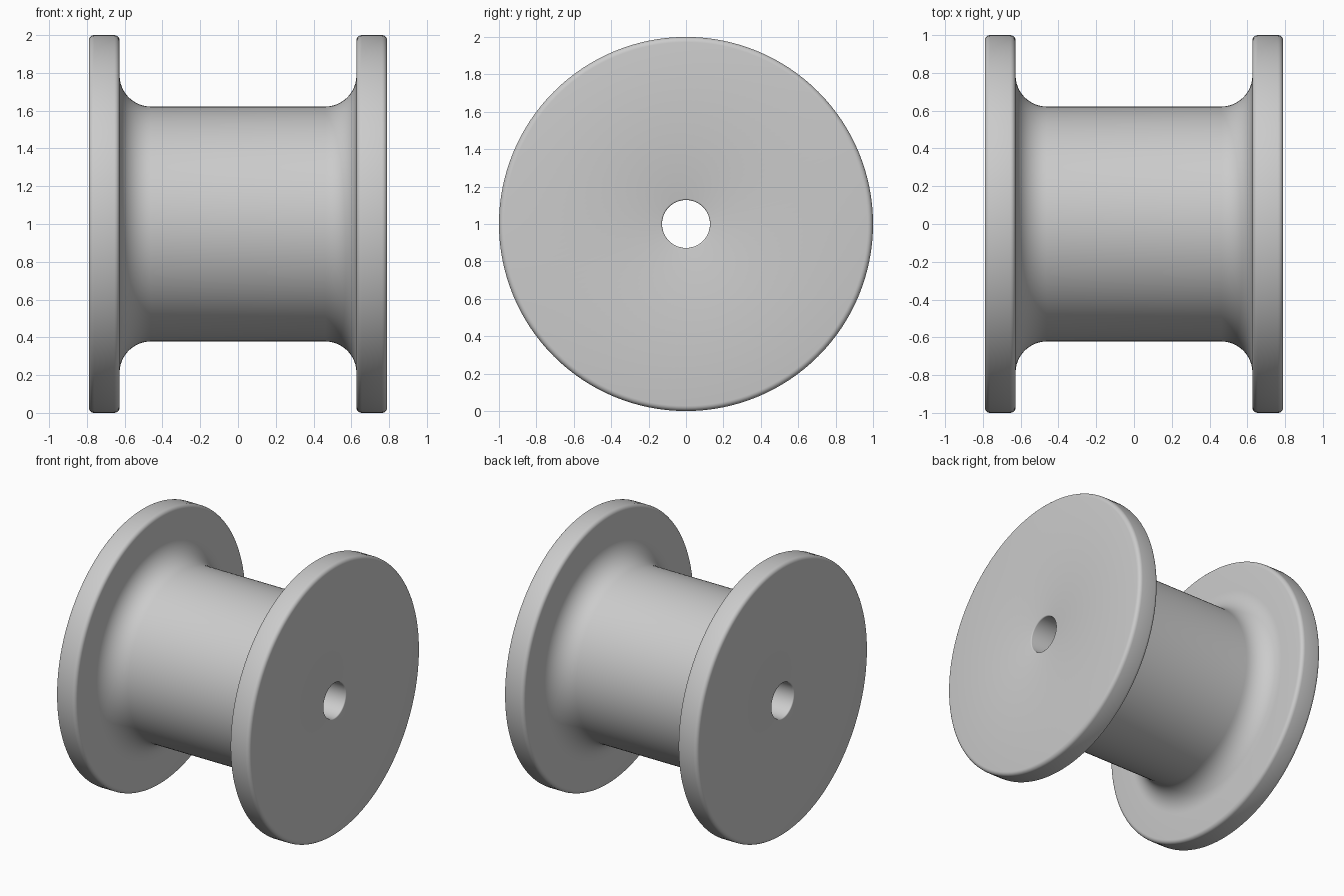
import bpy, bmesh
from math import sin, cos, pi, radians

if "Cube" in bpy.data.objects:
    bpy.data.objects.remove(bpy.data.objects["Cube"])

SEG = 128
R_FLANGE, R_CORE, R_HOLE = 1.0, 0.622, 0.128
X_OUT, X_IN = 0.79, 0.627
FILLET, EDGE = 0.165, 0.028


def arc(cx, cr, rad, a0, a1, n):
    """Points (x, radius) along an arc, angles in degrees."""
    return [(cx + rad * cos(radians(a0 + (a1 - a0) * i / n)),
             cr + rad * sin(radians(a0 + (a1 - a0) * i / n))) for i in range(n + 1)]


# Right half of the spool section, from core to bore
half = arc(X_IN - FILLET, R_CORE + FILLET, FILLET, -90, 0, 12)
half += arc(X_IN + EDGE, R_FLANGE - EDGE, EDGE, 180, 90, 5)
half += arc(X_OUT - EDGE, R_FLANGE - EDGE, EDGE, 90, 0, 5)
half += arc(X_OUT - 0.008, R_HOLE + 0.008, 0.008, 0, -90, 3)

# Mirror to a closed section and revolve it around the x axis
section = half + [(-x, r) for x, r in reversed(half)]
bm = bmesh.new()
rings = [[bm.verts.new((x, r * cos(2 * pi * i / SEG), 1 + r * sin(2 * pi * i / SEG)))
          for x, r in section] for i in range(SEG)]
n = len(section)
for i in range(SEG):
    a, b = rings[i], rings[(i + 1) % SEG]
    for j in range(n):
        k = (j + 1) % n
        bm.faces.new((a[j], a[k], b[k], b[j]))
bmesh.ops.recalc_face_normals(bm, faces=bm.faces)

mesh = bpy.data.meshes.new("spool")
bm.to_mesh(mesh)
bm.free()
spool = bpy.data.objects.new("spool", mesh)
bpy.context.collection.objects.link(spool)

# Smooth shading
bpy.context.view_layer.objects.active = spool
spool.select_set(True)
bpy.ops.object.shade_smooth_by_angle(angle=radians(35))
